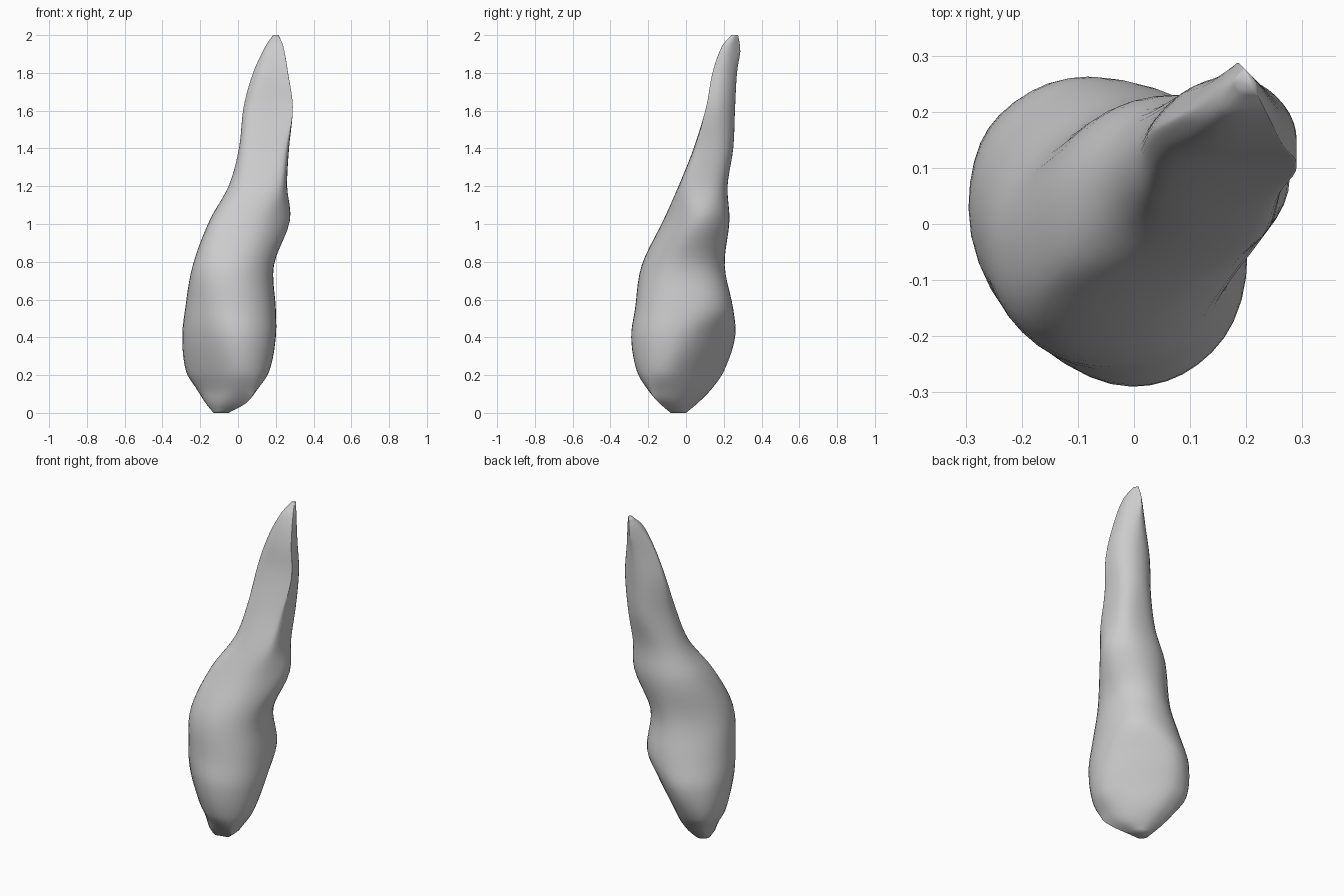
import bpy, bmesh, math
from mathutils import Vector

if "Cube" in bpy.data.objects:
    bpy.data.objects.remove(bpy.data.objects["Cube"])

# Outline distances of each slice in 8 directions, 45 degrees apart from +x:
# z, +x, +x+y, +y, -x+y, -x, -x-y, -y, +x-y
SLICES = [
    (0.00, -.05, -.05, .00, .075, .13, .132, .08, .00),
    (0.05, .04, .00, .06, .145, .17, .16, .14, .14),
    (0.12, .10, .045, .13, .22, .215, .18, .20, .195),
    (0.22, .165, .09, .20, .29, .275, .22, .26, .24),
    (0.40, .20, .17, .26, .305, .295, .265, .29, .26),
    (0.55, .20, .225, .25, .265, .28, .275, .27, .24),
    (0.78, .19, .20, .205, .20, .24, .265, .235, .205),
    (1.02, .275, .285, .23, .18, .15, .15, .12, .18),
    (1.20, .26, .295, .22, .13, .05, .015, .04, .175),
    (1.40, .27, .325, .25, .11, -.005, -.06, -.04, .145),
    (1.62, .29, .34, .26, .105, -.03, -.125, -.107, .135),
    (1.80, .265, .335, .27, .085, -.08, -.185, -.14, .10),
    (1.94, .24, .335, .29, .07, -.145, -.25, -.19, .04),
    (2.00, .215, .335, .28, .055, -.185, -.31, -.24, -.02),
]
DIRS = [Vector((math.cos(i * math.pi / 4), math.sin(i * math.pi / 4))) for i in range(8)]
R2 = math.sqrt(2)
STEPS = 5


def blend(rows, i, t):
    """Smooth interpolation between slice i and i + 1, with uneven spacing."""
    a, b = rows[i], rows[i + 1]
    lo, hi = rows[max(i - 1, 0)], rows[min(i + 2, len(rows) - 1)]
    dz = b[0] - a[0]
    out = [a[0] + dz * t]
    for k in range(1, 9):
        m0 = (b[k] - lo[k]) / (b[0] - lo[0]) * dz
        m1 = (hi[k] - a[k]) / (hi[0] - a[0]) * dz
        out.append((2*t**3 - 3*t**2 + 1) * a[k] + (t**3 - 2*t**2 + t) * m0
                   + (3*t**2 - 2*t**3) * b[k] + (t**3 - t**2) * m1)
    return out


def ring(row):
    """Rounded outline touching all eight slice edges."""
    z, h = row[0], list(row[1:])
    for i in (1, 3, 5, 7):
        h[i] = min(h[i], (h[i - 1] + h[(i + 1) % 8]) / R2)
    for i in (0, 2, 4, 6):
        h[i] = min(h[i], (h[i - 1] + h[(i + 1) % 8]) / R2)
    corners = []
    for i in range(8):
        a, b = DIRS[i], Vector((-DIRS[i].y, DIRS[i].x))
        corners.append(a * h[i] + b * (h[(i + 1) % 8] * R2 - h[i]))
    pts = []
    for i in range(8):
        p, q, r = corners[i - 1], corners[i], corners[(i + 1) % 8]
        for s in range(STEPS):
            t = s / STEPS
            v = (p + q) / 2 * (1 - t)**2 + q * 2 * t * (1 - t) + (q + r) / 2 * t**2
            pts.append((v.x, v.y, z))
    return pts


# Tooth body lofted through the slices
bm = bmesh.new()
rows = [blend(SLICES, i, t / 5) for i in range(len(SLICES) - 1) for t in range(5)]
rows.append(SLICES[-1])
loops = [[bm.verts.new(p) for p in ring(r)] for r in rows]
n = len(loops[0])
for a, b in zip(loops, loops[1:]):
    for j in range(n):
        bm.faces.new((a[j], a[(j + 1) % n], b[(j + 1) % n], b[j]))

# Closed crown tip and root tip
bm.faces.new(loops[0][::-1])
bm.faces.new(loops[-1])
bmesh.ops.recalc_face_normals(bm, faces=bm.faces)

mesh = bpy.data.meshes.new("tooth")
bm.to_mesh(mesh)
bm.free()
tooth = bpy.data.objects.new("tooth", mesh)
bpy.context.collection.objects.link(tooth)
for p in mesh.polygons:
    p.use_smooth = True
